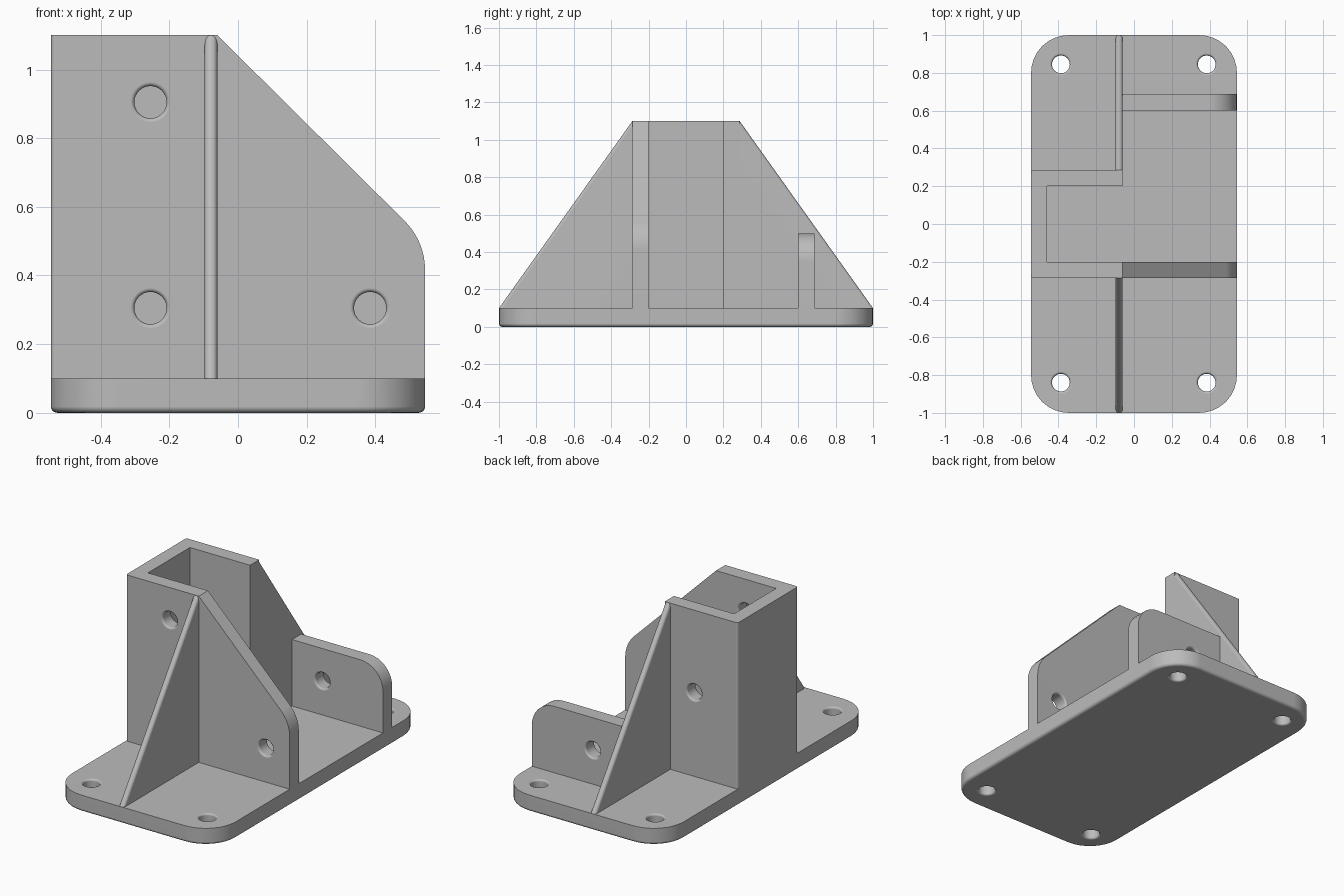
import bpy, bmesh, math
from mathutils import Vector, Matrix

if "Cube" in bpy.data.objects:
    bpy.data.objects.remove(bpy.data.objects["Cube"])

grey = bpy.data.materials.new("bracket grey")
grey.use_nodes = True
grey.diffuse_color = (0.5, 0.5, 0.5, 1)
grey.node_tree.nodes["Principled BSDF"].inputs["Base Color"].default_value = (0.5, 0.5, 0.5, 1)

# Main dimensions
W = 0.545           # half width of the base
OUT, INN = 0.287, 0.2   # outer and inner half depth of the channel
LIP = -0.06         # open end of the channel
BASE, TOP = 0.1, 1.1
HOLE, ROUND = 0.047, 0.012


def outline(corners, steps=8):
    """Polygon from (u, v, radius) corners, with rounded corners as arcs."""
    pts = []
    for i, (u, v, r) in enumerate(corners):
        p = Vector((u, v))
        if not r:
            pts.append(p)
            continue
        a = (Vector(corners[i - 1][:2]) - p).normalized()
        b = (Vector(corners[(i + 1) % len(corners)][:2]) - p).normalized()
        half = a.angle(b) / 2
        centre = p + (a + b).normalized() * (r / math.sin(half))
        start = p + a * (r / math.tan(half)) - centre
        sweep = start.angle_signed(p + b * (r / math.tan(half)) - centre)
        for k in range(steps + 1):
            pts.append(centre + Matrix.Rotation(-sweep * k / steps, 2) @ start)
    return pts


def finish(bm, name):
    bmesh.ops.recalc_face_normals(bm, faces=bm.faces)
    mesh = bpy.data.meshes.new(name)
    bm.to_mesh(mesh)
    bm.free()
    mesh.materials.append(grey)
    ob = bpy.data.objects.new(name, mesh)
    bpy.context.collection.objects.link(ob)
    return ob


def prism(name, corners, place, lo, hi, round_edges=None, width=0.0):
    """Extrude an outline from lo to hi; place maps (u, v, w) to x, y, z."""
    bm = bmesh.new()
    pts = outline(corners)
    a, b = ([bm.verts.new(place(p.x, p.y, w)) for p in pts] for w in (lo, hi))
    bm.faces.new(a)
    bm.faces.new(b)
    for i in range(len(pts)):
        bm.faces.new((a[i - 1], a[i], b[i], b[i - 1]))
    bmesh.ops.recalc_face_normals(bm, faces=bm.faces)
    if round_edges:
        edges = [e for e in bm.edges if round_edges(*(v.co for v in e.verts))]
        bmesh.ops.bevel(bm, geom=edges, offset=width, segments=5, profile=0.5,
                        affect='EDGES')
    return finish(bm, name)


def upright(u, v, w):
    return (u, v, w)


def facing_front(u, v, w):
    return (u, w, v)


def facing_side(u, v, w):
    return (w, u, v)


def boolean(ob, other, operation):
    mod = ob.modifiers.new("cut", 'BOOLEAN')
    mod.operation, mod.object, mod.solver = operation, other, 'EXACT'
    bpy.context.view_layer.objects.active = ob
    bpy.ops.object.modifier_apply(modifier=mod.name)
    bpy.data.objects.remove(other)


def drill(ob, place, u, v, lo, hi):
    """Cut a hole with softly rounded rims between the faces lo and hi."""
    rim = [(ROUND * (1 - math.cos(t)), HOLE + ROUND * (1 - math.sin(t)))
           for t in (math.radians(a) for a in (0, 30, 60, 90))]
    rings = [(lo - 0.03, HOLE + ROUND)] + [(lo + d, r) for d, r in rim]
    rings += [(hi - d, r) for d, r in reversed(rim)] + [(hi + 0.03, HOLE + ROUND)]
    bm, n, loops = bmesh.new(), 32, []
    for w, r in rings:
        loops.append([bm.verts.new(place(u + r * math.cos(math.tau * k / n),
                                         v + r * math.sin(math.tau * k / n), w))
                      for k in range(n)])
    for a, b in zip(loops, loops[1:]):
        for k in range(n):
            bm.faces.new((a[k - 1], a[k], b[k], b[k - 1]))
    bm.faces.new(loops[0])
    bm.faces.new(loops[-1])
    boolean(ob, finish(bm, "hole_cutter"), 'DIFFERENCE')


# Base plate with rounded corners and a softened bottom edge
base = prism("base_plate", [(-W, -1, 0.2), (W, -1, 0.2), (W, 1, 0.2), (-W, 1, 0.2)],
             upright, 0, BASE, lambda p, q: p.z + q.z < 0.01, 0.018)
for x in (-0.387, 0.385):
    for y in (-0.84, 0.845):
        drill(base, upright, x, y, 0, BASE)

# U-shaped channel, joined to the sloping front flange
channel = prism("channel", [(-W, -OUT, 0.015), (LIP, -OUT, 0), (LIP, -INN, 0),
                            (-0.46, -INN, 0), (-0.46, INN, 0), (LIP, INN, 0),
                            (LIP, OUT, 0), (-W, OUT, 0.015)], upright, BASE, TOP)
flange = prism("front_flange", [(-0.2, BASE, 0), (W, BASE, 0), (W, 0.5, 0.2),
                                (LIP, TOP, 0), (-0.2, TOP, 0)],
               facing_front, -OUT, -INN)
boolean(channel, flange, 'UNION')
for x, z in ((-0.255, 0.905), (-0.255, 0.305), (0.385, 0.305)):
    drill(channel, facing_front, x, z, -OUT, -INN)
drill(channel, facing_front, -0.255, 0.605, INN, OUT)

# Short rear tab
tab = prism("rear_tab", [(LIP, BASE, 0), (W, BASE, 0), (W, 0.5, 0.15), (LIP, 0.5, 0)],
            facing_front, 0.6, 0.687)
drill(tab, facing_front, 0.14, 0.305, 0.6, 0.687)

# Triangular braces with a rounded sloping edge
parts = [base, channel, tab]
for name, s in (("front_brace", -1), ("rear_brace", 1)):
    parts.append(prism(name, [(s * OUT, BASE, 0), (s, BASE, 0), (s * OUT, TOP, 0)],
                       facing_side, LIP - 0.037, LIP,
                       lambda p, q: abs(p.x - q.x) < 0.01 and abs(p.y - q.y) > 0.1
                       and abs(p.z - q.z) > 0.1, 0.017))

# Smooth shading on the rounds, crisp edges elsewhere
for ob in parts:
    bpy.ops.object.select_all(action='DESELECT')
    ob.select_set(True)
    bpy.context.view_layer.objects.active = ob
    bpy.ops.object.shade_smooth_by_angle(angle=math.radians(35))
    mod = ob.modifiers.new("even shading", 'WEIGHTED_NORMAL')
    mod.keep_sharp = True
